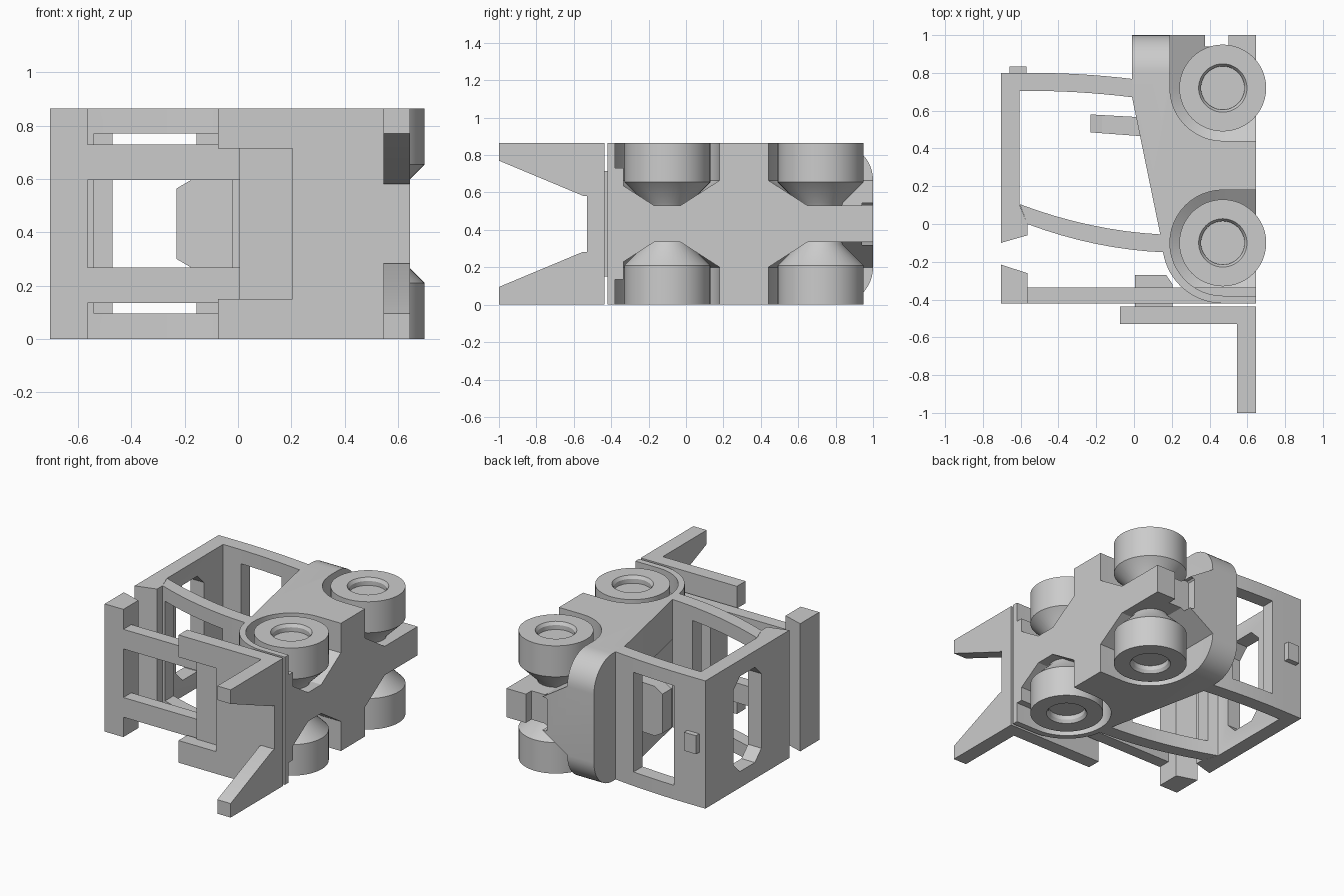
import bpy, bmesh, math
from mathutils import Vector

if "Cube" in bpy.data.objects:
    bpy.data.objects.remove(bpy.data.objects["Cube"])

H = 0.865  # full width, measured along z
grey = bpy.data.materials.new("plain_grey")
grey.use_nodes = True
grey.diffuse_color = (0.6, 0.6, 0.6, 1)
grey.node_tree.nodes["Principled BSDF"].inputs["Base Color"].default_value = (0.6, 0.6, 0.6, 1)


def finish(name, bm):
    bmesh.ops.recalc_face_normals(bm, faces=bm.faces)
    me = bpy.data.meshes.new(name)
    bm.to_mesh(me)
    bm.free()
    ob = bpy.data.objects.new(name, me)
    bpy.context.collection.objects.link(ob)
    me.materials.append(grey)
    return ob


def prism(name, pts, axis, lo, hi):
    """Extrude a 2D profile along an axis."""
    def place(p, t):
        return {"z": (p[0], p[1], t), "x": (t, p[0], p[1]), "y": (p[0], t, p[1])}[axis]
    bm = bmesh.new()
    base = bm.faces.new([bm.verts.new(place(p, lo)) for p in pts])
    top = bmesh.ops.extrude_face_region(bm, geom=[base])["geom"]
    move = Vector(place((0, 0), hi - lo))
    bmesh.ops.translate(bm, verts=[v for v in top if isinstance(v, bmesh.types.BMVert)], vec=move)
    return finish(name, bm)


def box(name, x, y, z):
    return prism(name, [(x[0], y[0]), (x[1], y[0]), (x[1], y[1]), (x[0], y[1])], "z", *z)


def hull(name, rings, flip):
    """Convex hull of circles given as (x, y, z, radius)."""
    bm = bmesh.new()
    for x, y, z, r in rings:
        for i in range(48):
            a = math.tau * i / 48
            bm.verts.new((x + r * math.cos(a), y + r * math.sin(a), H - z if flip else z))
    out = bmesh.ops.convex_hull(bm, input=bm.verts)
    bmesh.ops.delete(bm, geom=list({g for g in out["geom_interior"] if isinstance(g, bmesh.types.BMVert)}), context="VERTS")
    bmesh.ops.dissolve_limit(bm, angle_limit=0.01, verts=bm.verts, edges=bm.edges)
    return finish(name, bm)


def boolean(ob, tool, op="DIFFERENCE"):
    m = ob.modifiers.new("cut", "BOOLEAN")
    m.operation, m.object, m.solver = op, tool, "EXACT"
    bpy.context.view_layer.objects.active = ob
    bpy.ops.object.modifier_apply(modifier=m.name)
    bpy.data.objects.remove(tool)


def arc(cx, cy, r, a0, a1, n=16):
    steps = [math.radians(a0 + (a1 - a0) * i / n) for i in range(n + 1)]
    return [(cx + r * math.cos(a), cy + r * math.sin(a)) for a in steps]


def bend(p, q, sag, n=8):
    """Points from p to q, bowed along y."""
    ts = [i / n for i in range(n + 1)]
    return [(p[0] + (q[0] - p[0]) * t, p[1] + (q[1] - p[1]) * t + 4 * sag * t * (1 - t)) for t in ts]


def octagon(a0, a1, b0, b1, c):
    return [(a0 + c, b0), (a1 - c, b0), (a1, b0 + c), (a1, b1 - c),
            (a1 - c, b1), (a0 + c, b1), (a0, b1 - c), (a0, b0 + c)]


# Body: side profile with a round front fender and a rounded tail
WX, FRONT, REAR = 0.47, -0.10, 0.72
body = prism("body", [(0.645, 1), (-0.01, 1), (-0.01, 0.67), (0.14, -0.06)]
             + arc(WX, FRONT, 0.32, 190, 270) + [(0.645, -0.42)], "z", 0, H)
tail = prism("tail_shape", [(-0.6, 0)] + arc(0.8, 0.2, 0.2, -90, 0, 12)
             + arc(0.8, H - 0.2, 0.2, 0, 90, 12) + [(-0.6, H)], "x", -0.5, 1)
boolean(body, tail, "INTERSECT")
boolean(body, box("footwell", (-0.3, 0.24), (-0.6, 0.3), (0.27, 0.595)))
boolean(body, prism("tail_recess", octagon(0.34, 0.5, 0.32, 0.545, 0.01), "y", 0.94, 1.1))

# Wheel wells, open below and, for the rear pair, behind
for flip in (False, True):
    for cy, run in ((FRONT, 0), (REAR, 0.5)):
        rings = []
        for dx, dy in ((0, 0), (1, 0), (0, 1), (1, 1)):
            for z, r in ((-0.05, 0.28), (0.2, 0.28), (0.335, 0.07)):
                rings.append((WX + dx * 0.4, cy + dy * run, z, r))
        boolean(body, hull("well", rings, flip))

# Wheels with recessed hubs and cone-shaped inner sides
for side, flip in (("lower", False), ("upper", True)):
    for end, cy in (("front", FRONT), ("rear", REAR)):
        profile = [(0.0, 0.05), (0.115, 0.05), (0.115, 0.02), (0.128, 0), (0.23, 0),
                   (0.23, 0.21), (0.12, 0.32), (0.1, 0.37), (0, 0.37)]
        bm = bmesh.new()
        vs = [bm.verts.new((r, 0, z)) for r, z in profile]
        es = [bm.edges.new(pair) for pair in zip(vs, vs[1:])]
        bmesh.ops.spin(bm, geom=vs + es, cent=(0, 0, 0), axis=(0, 0, 1), angle=math.tau, steps=48)
        bmesh.ops.remove_doubles(bm, verts=bm.verts, dist=0.0001)
        for v in bm.verts:
            v.co = (v.co.x + WX, v.co.y + cy, H - v.co.z if flip else v.co.z)
        finish(f"{side}_{end}_wheel", bm)

# Cab: roof, rear frame and front frame, each with an opening
roof = prism("roof", [(-0.705, 0.8), (-0.705, -0.1), (-0.565, -0.06), (-0.565, 0), (-0.605, 0.1),
                      (-0.605, 0.8)], "z", 0, H)
boolean(roof, prism("roof_hole", octagon(0.2, 0.5, 0.11, H - 0.11, 0.07), "x", -0.8, -0.5))
rear_frame = prism("rear_frame", bend((-0.605, 0.8), (0.0, 0.767), 0.01)
                   + bend((0.0, 0.67), (-0.605, 0.705), 0.01), "z", 0, H)
boolean(rear_frame, box("rear_hole", (-0.47, -0.155), (0.5, 1), (0.095, H - 0.095)))
front_frame = prism("front_frame", bend((-0.605, 0.105), (0.14, -0.055), -0.03)
                    + bend((0.16, -0.15), (-0.565, 0), -0.03), "z", 0, H)
boolean(front_frame, box("front_hole", (-0.54, -0.02), (-0.5, 0.4), (0.095, H - 0.095)))
box("rear_lamp", (-0.66, -0.57), (0.78, 0.835), (0.37, 0.495))

# Seat back with clipped top corners
seat = prism("seat_back", [(-0.23, 0.58), (-0.23, 0.485), (0.04, 0.465), (0.04, 0.565)], "z", 0.265, 0.6)
boolean(seat, prism("seat_shape", [(-0.23, 0.3), (-0.17, 0.265), (0.2, 0.265), (0.2, 0.6),
                                   (-0.17, 0.6), (-0.23, 0.565)], "y", 0.3, 0.7), "INTERSECT")

# Mast: top beam, two rails and a lift block
prism("mast_top", [(-0.705, -0.42), (-0.705, -0.215), (-0.565, -0.26), (-0.565, -0.42)], "z", 0, H)
for side, z in (("lower", (0.135, 0.268)), ("upper", (H - 0.268, H - 0.135))):
    box(f"{side}_mast_rail", (-0.57, 0.645), (-0.42, -0.335), z)
prism("lift_block", [(0.005, -0.45), (0.205, -0.45), (0.205, -0.32), (0.17, -0.27), (0.005, -0.27)],
      "z", 0.15, H - 0.15)

# Carriage plate with a notch around the lift block, and tapered forks
carriage = box("carriage", (-0.075, 0.645), (-0.53, -0.437), (0, H))
boolean(carriage, box("carriage_notch", (-0.2, 0.205), (-0.7, -0.3), (0.15, H - 0.15)))
for side, flip in (("lower", False), ("upper", True)):
    pts = [(-1, 0), (-1, 0.095), (-0.55, 0.283), (-0.44, 0.283), (-0.44, 0)]
    prism(f"{side}_fork", [(y, H - z if flip else z) for y, z in pts], "x", 0.545, 0.645)

# Smooth the round surfaces, keep edges sharp
for ob in bpy.context.scene.objects:
    ob.select_set(ob.type == "MESH")
    if ob.type == "MESH":
        bpy.context.view_layer.objects.active = ob
bpy.ops.object.shade_smooth_by_angle(angle=math.radians(30))
